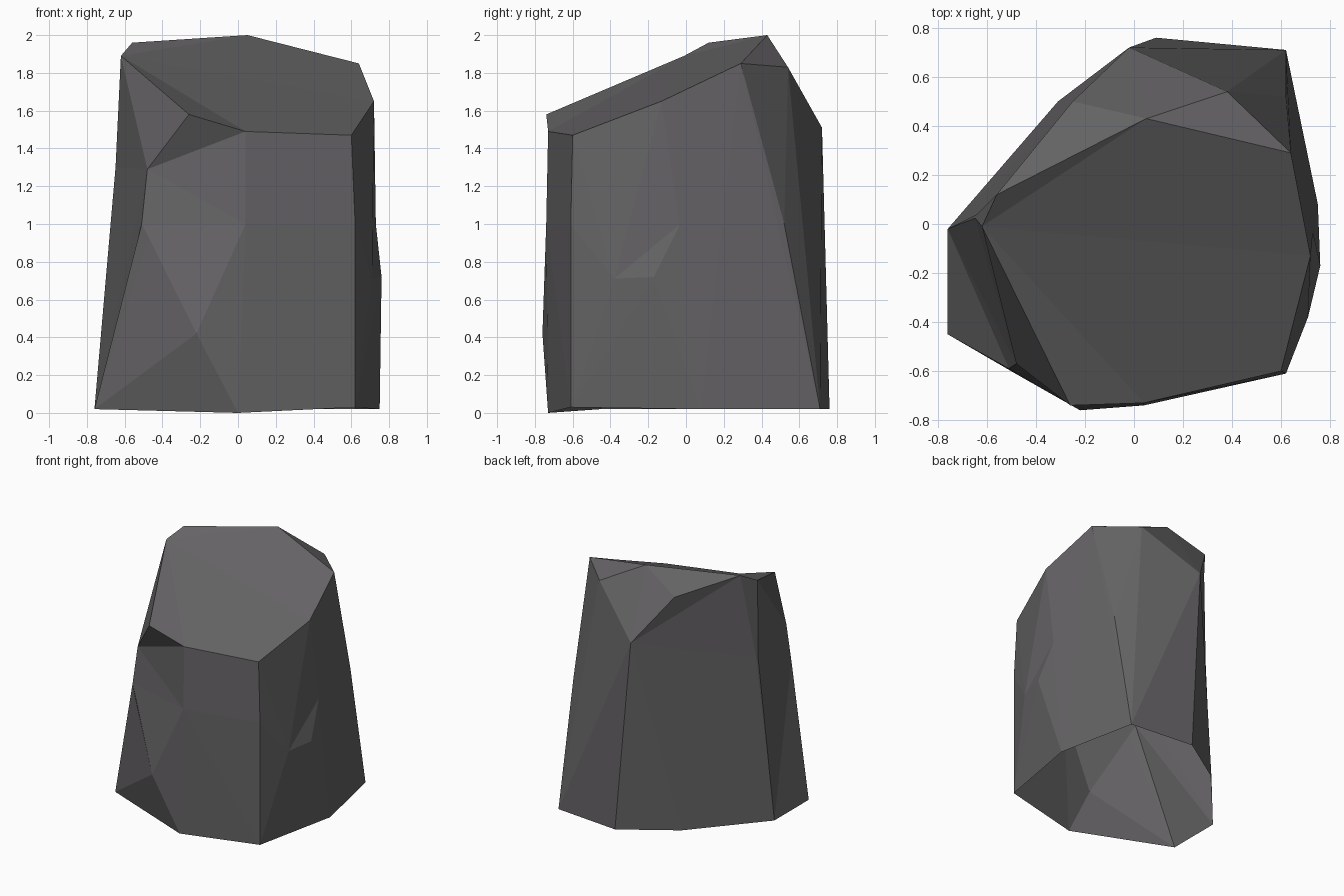
import bpy, bmesh, math
from mathutils import Vector

if "Cube" in bpy.data.objects:
    bpy.data.objects.remove(bpy.data.objects["Cube"])


def flat_material(name, rgb):
    mat = bpy.data.materials.new(name)
    mat.use_nodes = True
    mat.diffuse_color = (*rgb, 1)
    mat.node_tree.nodes["Principled BSDF"].inputs["Base Color"].default_value = (*rgb, 1)
    return mat


def hull_object(name, points):
    """Faceted solid wrapped around the points."""
    bm = bmesh.new()
    for p in points:
        bm.verts.new(p)
    hull = bmesh.ops.convex_hull(bm, input=bm.verts[:])
    spare = {g for g in hull["geom_interior"] + hull["geom_unused"]
             if isinstance(g, bmesh.types.BMVert)}
    bmesh.ops.delete(bm, geom=list(spare), context="VERTS")
    bmesh.ops.recalc_face_normals(bm, faces=bm.faces[:])
    mesh = bpy.data.meshes.new(name)
    bm.to_mesh(mesh)
    bm.free()
    obj = bpy.data.objects.new(name, mesh)
    bpy.context.collection.objects.link(obj)
    return obj


def chip(target, points, push):
    """Knock a faceted chip out of the target, opening along push."""
    points = [Vector(p) for p in points]
    cutter = hull_object("chip_cutter", points + [p + Vector(push) for p in points])
    cutter.hide_render = True
    mod = target.modifiers.new("chip", "BOOLEAN")
    mod.operation, mod.solver, mod.object = "DIFFERENCE", "EXACT", cutter
    bpy.context.view_layer.objects.active = target
    bpy.ops.object.modifier_apply(modifier=mod.name)
    bpy.data.objects.remove(cutter)


# Corners of the footprint, in order
front_right, front, front_left = (-.76, -.45, .02), (0, -.73, 0), (.62, -.61, .03)
side_left, back_left, back = (.75, .08, .02), (.62, .71, .02), (.09, .76, .02)
back_right, side_right = (-.31, .5, .02), (-.76, -.02, .02)

# Corners round the waist
cheek, jaw, ridge, toe = (-.48, -.57, 1.29), (-.51, -.59, 1.0), (.04, -.74, 1.0), (-.22, -.76, .42)
knob, knee, hip = (.76, -.17, .72), (.71, -.38, .71), (.73, -.03, 1.0)
dent_front, dent_back = (-.71, -.14, .7), (-.71, -.03, .67)
fold_front, fold_back = (-.65, -.22, 1.24), (-.65, .03, 1.3)

# Corners of the slanted crown
brow, lip, corner, shoulder = (-.26, -.74, 1.58), (.04, -.73, 1.49), (.6, -.6, 1.47), (.72, -.13, 1.65)
crest, peak, nape, temple = (.64, .29, 1.85), (.05, .43, 2.0), (-.56, .12, 1.96), (-.62, -.01, 1.89)
bump, spine, heel = (-.25, .5, 1.85), (-.02, .72, 1.51), (.38, .54, 1.83)

stone = hull_object("stone", [
    front_right, front, front_left, side_left, back_left, back, back_right, side_right,
    cheek, jaw, ridge, toe, knob, knee, (.62, -.61, 1.0), (.62, .52, 1.0),
    brow, lip, corner, shoulder, crest, peak, nape, temple, bump, spine, heel])

# Crown crease, front notch, left dent, then the worn right and back right sides
for points, push in (
        ([temple, brow, lip, corner, shoulder, crest, peak, nape], (0, 0, .3)),
        ([brow, lip, cheek, jaw, ridge, toe], (.1, -.35, 0)),
        ([shoulder, knob, knee, hip], (.3, 0, 0)),
        ([temple, cheek, jaw, front_right, dent_front, fold_front, dent_back,
          fold_back, side_right], (-.3, -.15, 0)),
        ([bump, spine, fold_back, side_right, back_right, nape], (-.2, .2, 0)),
        ([temple, nape, fold_back], (-.3, .05, 0))):
    chip(stone, points, push)

# Merge flat areas into clean facets and leave the underside open
bm = bmesh.new()
bm.from_mesh(stone.data)
bmesh.ops.remove_doubles(bm, verts=bm.verts[:], dist=.003)
under = [f for f in bm.faces if all(v.co.z < .06 for v in f.verts)]
bmesh.ops.delete(bm, geom=under, context="FACES")
bmesh.ops.dissolve_limit(bm, angle_limit=math.radians(1), verts=bm.verts[:], edges=bm.edges[:])
bm.to_mesh(stone.data)
bm.free()

stone.data.materials.clear()
stone.data.materials.append(flat_material("slate_grey", (.13, .125, .13)))
for face in stone.data.polygons:
    face.use_smooth = False
    face.material_index = 0
